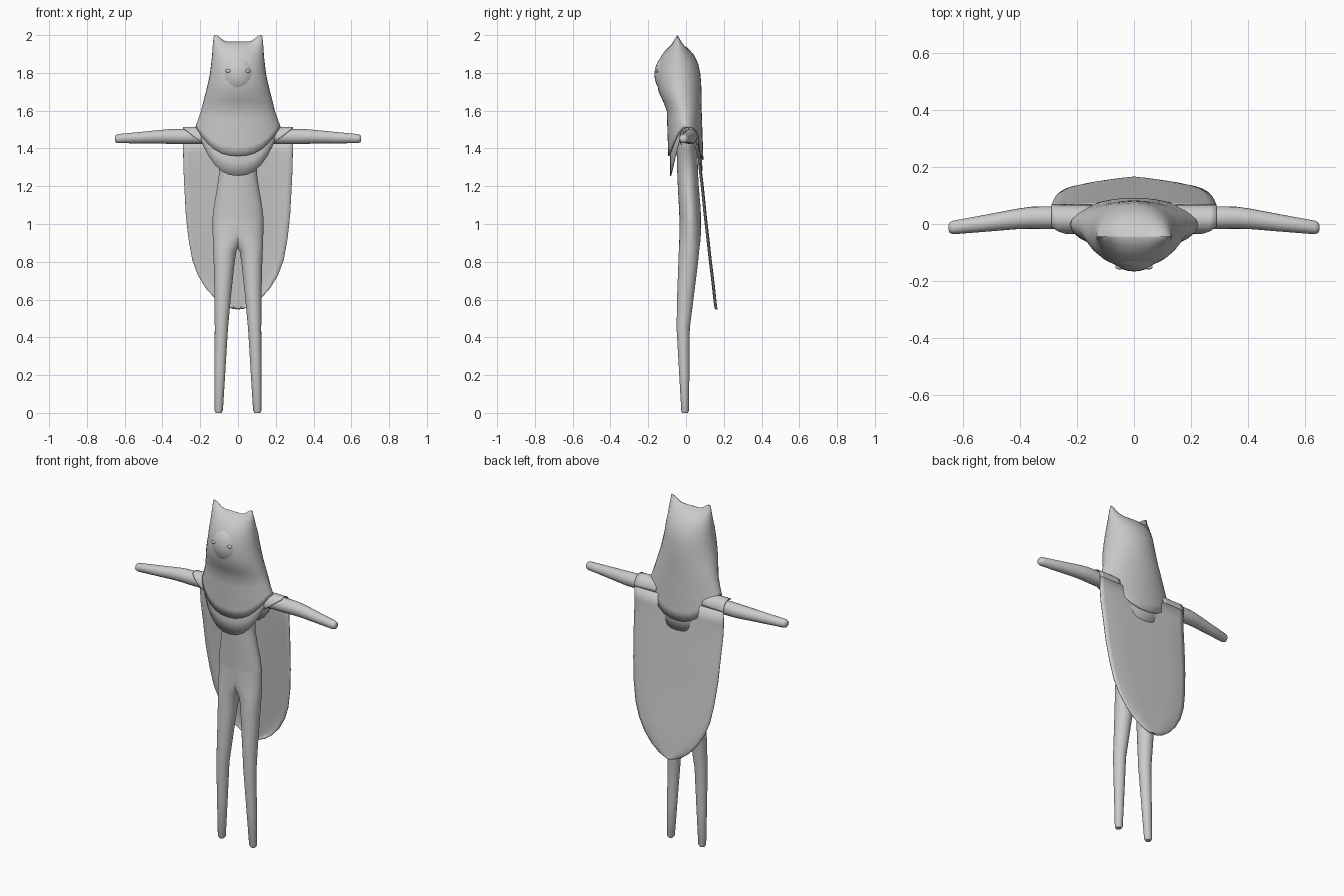
import bpy, bmesh, math

if "Cube" in bpy.data.objects:
    bpy.data.objects.remove(bpy.data.objects["Cube"])

N = 32
grey = bpy.data.materials.new("light_grey")
grey.diffuse_color = (0.6, 0.6, 0.6, 1)
grey.use_nodes = True
grey.node_tree.nodes["Principled BSDF"].inputs["Base Color"].default_value = grey.diffuse_color


def finish(name, bm, thick=0, offset=-1):
    bmesh.ops.recalc_face_normals(bm, faces=bm.faces)
    me = bpy.data.meshes.new(name)
    bm.to_mesh(me)
    bm.free()
    me.materials.append(grey)
    for p in me.polygons:
        p.use_smooth = True
    me.set_sharp_from_angle(angle=math.radians(50))
    ob = bpy.data.objects.new(name, me)
    bpy.context.collection.objects.link(ob)
    if thick:
        m = ob.modifiers.new("cloth_thickness", 'SOLIDIFY')
        m.thickness, m.offset = thick, offset
    return ob


def skin(name, rings, closed=True, caps=(), thick=0, offset=-1):
    """Bridge point rings (or open rows) into a surface; caps are zipped shut."""
    bm = bmesh.new()
    vs = [[bm.verts.new(p) for p in r] for r in rings]
    n = len(vs[0])
    for a, b in zip(vs, vs[1:]):
        for i in range(n if closed else n - 1):
            j = (i + 1) % n
            bm.faces.new((a[i], a[j], b[j], b[i]))
    for c in caps:
        r = vs[c]
        for i in range(n // 2):
            quad = [r[i], r[i + 1], r[n - i - 1], r[(n - i) % n]]
            bm.faces.new(list(dict.fromkeys(quad)))
    return finish(name, bm, thick, offset)


def ring(x0, x1, yf, yb, z):
    """Horizontal oval between x0..x1 and yf..yb."""
    pts = []
    for i in range(N):
        t = 2 * math.pi * i / N
        pts.append(((x0 + x1) / 2 + (x1 - x0) / 2 * math.cos(t),
                    (yf + yb) / 2 + (yb - yf) / 2 * math.sin(t), z))
    return pts


def flip(rings, s):
    return [[(s * x, y, z) for x, y, z in r] for r in rings]


# legs, each widening into the full hip oval: inner x, outer x, front, back, z
leg = [(.088, .118, -.02, .01, 0), (.08, .124, -.025, .015, .012),
       (.067, .124, -.037, .018, .22), (.053, .123, -.05, .02, .45),
       (.037, .124, -.047, .042, .62), (.02, .128, -.041, .062, .78),
       (.008, .131, -.038, .07, .86), (-.025, .133, -.036, .075, .90),
       (-.085, .134, -.035, .08, .96), (-.135, .135, -.035, .08, 1.03)]
for s, side in ((1, "left"), (-1, "right")):
    skin(side + "_leg", flip([ring(*r) for r in leg], s), caps=(0,))

# torso: half width, front, back, z
torso = [(.135, -.035, .08, 1.03), (.127, -.038, .076, 1.10), (.111, -.043, .068, 1.19),
         (.101, -.046, .064, 1.26), (.1, -.048, .062, 1.32), (.12, -.05, .06, 1.40),
         (.15, -.04, .06, 1.47), (.12, -.03, .05, 1.53)]
skin("torso", [ring(-a, a, f, b, z) for a, f, b, z in torso], caps=(-1,))

# arms: x, centre y, centre z, radius
arm = [(.1, .022, 1.463, .04), (.3, .022, 1.463, .04), (.36, .022, 1.463, .039),
       (.41, .018, 1.462, .036), (.52, .003, 1.457, .03), (.635, -.012, 1.452, .024),
       (.648, -.013, 1.452, .019), (.652, -.013, 1.452, .01)]
arm_rings = [[(x, y + r * math.cos(2 * math.pi * i / 20), z + r * math.sin(2 * math.pi * i / 20))
              for i in range(20)] for x, y, z, r in arm]
for s, side in ((1, "left"), (-1, "right")):
    skin(side + "_arm", flip(arm_rings, s), caps=(0, -1))


# hood: half width, front, back, z, ear lift
def ear_lift(pts, k):
    return [(x, y, z + k * min(1, max(0, (abs(x) - .06) / .05)) ** 1.3) for x, y, z in pts]


def draped(top, low, z0, hem_f, hem_s, hem_b, steps):
    """Cloth rings hanging from z0 to a hem that dips at front and back."""
    out = []
    for k in steps:
        a, f, b = (p + (q - p) * k for p, q in zip(top, low))
        pts = []
        for i, (x, y, z) in enumerate(ring(-a, a, f, b, 0)):
            t = 2 * math.pi * i / N
            h = hem_b if math.sin(t) > 0 else hem_f
            hem = h + (hem_s - h) * abs(math.cos(t)) ** 2.5
            pts.append((x, y, z0 + (hem - z0) * k))
        out.append(pts)
    return out


hood = [(.127, -.047, -.043, 1.965, .035), (.131, -.075, -.018, 1.95, .025),
        (.134, -.1, .012, 1.93, .012), (.137, -.127, .042, 1.895, 0),
        (.142, -.146, .064, 1.85, 0), (.148, -.155, .075, 1.80, 0),
        (.158, -.154, .08, 1.75, 0), (.17, -.145, .082, 1.70, 0),
        (.183, -.122, .083, 1.65, 0)]
hood_rings = [ear_lift(ring(-a, a, f, b, z), k) for a, f, b, z, k in hood]
hood_rings += draped((.195, -.102, .083), (.225, -.094, .092), 1.6, 1.36, 1.515, 1.34,
                     (0, .2, .4, .6, .8, 1))
skin("hood", hood_rings, caps=(0,), thick=.005)

# collar layer that hangs below the hood
skin("collar", draped((.195, -.085, .078), (.219, -.084, .087), 1.56, 1.255, 1.50, 1.28,
                      (0, .25, .5, .75, 1)), thick=.005)


# face and eyes
def ellipsoid(name, c, r, seg=32):
    bm = bmesh.new()
    bmesh.ops.create_uvsphere(bm, u_segments=seg, v_segments=seg // 2, radius=1)
    for v in bm.verts:
        v.co = [c[k] + r[k] * v.co[k] for k in range(3)]
    finish(name, bm)


ellipsoid("face", (0, -.062, 1.792), (.108, .105, .122))
for s, side in ((1, "left"), (-1, "right")):
    ellipsoid(side + "_eye", (s * .05, -.152, 1.81), (.016, .008, .009), 16)

# cape: half width, y, z
cape = [(.29, .066, 1.455), (.29, .074, 1.38), (.289, .08, 1.30), (.284, .092, 1.2),
        (.276, .107, 1.05), (.262, .122, .92), (.242, .134, .81), (.212, .144, .73),
        (.17, .152, .66), (.12, .158, .605), (.07, .162, .568), (.03, .164, .553),
        (.004, .165, .55)]
skin("cape", [[(w * (i / 10 - 1), y - .012 * abs(i / 10 - 1) ** 4 * (y > .07), z)
               for i in range(21)] for w, y, z in cape], closed=False, thick=.004, offset=0)

# cape shoulders: arches over the arms with a slanted front edge
shoulder = []
for k in range(7):
    x = .15 + .14 * k / 6
    start = math.radians(-40 + 100 * (k / 6) ** 1.5)
    row = []
    for i in range(15):
        t = start + (math.pi - start) * i / 14
        row.append((x, .016 - .05 * math.cos(t), 1.455 + .058 * math.sin(t)))
    shoulder.append(row)
for s, side in ((1, "left"), (-1, "right")):
    skin(side + "_cape_shoulder", flip(shoulder, s), closed=False, thick=.004, offset=0)
